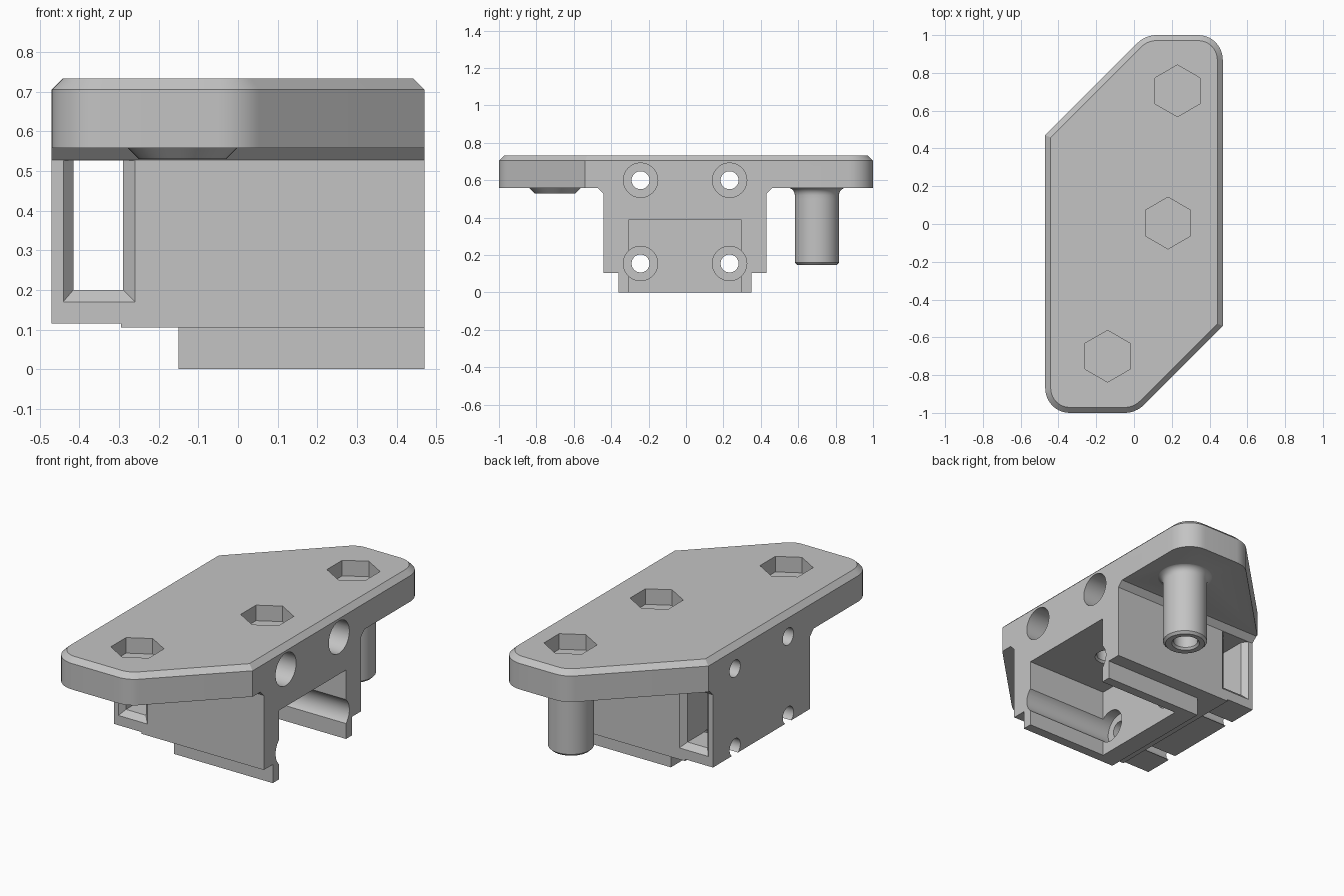
import bpy, bmesh
from math import sin, cos, pi, radians
from mathutils import Vector

cube = bpy.data.objects.get("Cube")
if cube:
    bpy.data.objects.remove(cube, do_unlink=True)

grey = bpy.data.materials.new("plain_grey")
grey.use_nodes = True
tone = (0.55, 0.55, 0.55, 1)
grey.diffuse_color = tone
grey.node_tree.nodes["Principled BSDF"].inputs["Base Color"].default_value = tone


def loft(name, loops):
    """Closed solid skinned through loops of equal length."""
    bm = bmesh.new()
    rings = [[bm.verts.new(p) for p in loop] for loop in loops]
    n = len(rings[0])
    for a, b in zip(rings, rings[1:]):
        for i in range(n):
            j = (i + 1) % n
            bm.faces.new((a[i], a[j], b[j], b[i]))
    bm.faces.new(rings[0][::-1])
    bm.faces.new(rings[-1])
    bmesh.ops.recalc_face_normals(bm, faces=bm.faces)
    mesh = bpy.data.meshes.new(name)
    bm.to_mesh(mesh)
    bm.free()
    mesh.materials.append(grey)
    ob = bpy.data.objects.new(name, mesh)
    bpy.context.collection.objects.link(ob)
    return ob


def box(name, lo, hi):
    corners = [(lo[0], lo[1]), (hi[0], lo[1]), (hi[0], hi[1]), (lo[0], hi[1])]
    return loft(name, [[(x, y, z) for x, y in corners] for z in (lo[2], hi[2])])


def turned(name, profile, a, b, axis="z", sides=48):
    """Turned solid from (radius, height); a, b is the centre across the axis."""
    loops = []
    for r, h in profile:
        ring = []
        for i in range(sides):
            t = pi / 2 + 2 * pi * i / sides
            u, v = a + r * cos(t), b + r * sin(t)
            ring.append((u, v, h) if axis == "z" else (h, u, v))
        loops.append(ring)
    return loft(name, loops)


def rounded(corners, steps=10):
    """Outline from (x, y, trim), rounding each corner that has a trim length."""
    pts = []
    for i, (x, y, trim) in enumerate(corners):
        p = Vector((x, y))
        if not trim:
            pts.append(p)
            continue
        prev = Vector(corners[i - 1][:2])
        nxt = Vector(corners[(i + 1) % len(corners)][:2])
        da, db = (prev - p).normalized(), (nxt - p).normalized()
        half = da.angle(db) / 2
        centre = p + (da + db).normalized() * trim / cos(half)
        start, end = p + da * trim - centre, p + db * trim - centre
        sweep = start.angle_signed(end)
        for k in range(steps + 1):
            t = -sweep * k / steps
            pts.append(centre + Vector((start.x * cos(t) - start.y * sin(t),
                                        start.x * sin(t) + start.y * cos(t))))
    return pts


def combine(target, other, operation):
    mod = target.modifiers.new(operation.lower(), "BOOLEAN")
    mod.operation, mod.object, mod.solver = operation, other, "EXACT"
    bpy.context.view_layer.objects.active = target
    bpy.ops.object.modifier_apply(modifier=mod.name)
    bpy.data.objects.remove(other, do_unlink=True)


# Top plate with rounded ends and a chamfered upper rim
outline = rounded([(-.47, -1, .13), (.01, -1, .06), (.47, -.54, 0),
                   (.47, 1, .13), (.06, 1, .06), (-.47, .47, 0)])


def inset(points, d):
    result = []
    for i, p in enumerate(points):
        e1 = (p - points[i - 1]).normalized()
        e2 = (points[(i + 1) % len(points)] - p).normalized()
        n1, n2 = Vector((-e1.y, e1.x)), Vector((-e2.y, e2.x))
        result.append(p + (n1 + n2) * d / (1 + n1.dot(n2)))
    return result


bracket = loft("mounting_bracket", [
    [(p.x, p.y, z) for p in ring] for ring, z in
    ((outline, .558), (outline, .705), (inset(outline, .029), .733))])

# Body with flared neck, lower block, post and boss
neck = [(-.44, .105), (.43, .105), (.43, .527), (.465, .562),
        (.465, .62), (-.475, .62), (-.475, .562), (-.44, .527)]
combine(bracket, loft("body", [[(x, y, z) for y, z in neck] for x in (-.47, .47)]), "UNION")
combine(bracket, box("lower_block", (-.15, -.36, 0), (.47, .35, .2)), "UNION")
post = [(.105, .147), (.118, .16), (.118, .5)]
post += [(.158 - .04 * cos(t), .52 + .04 * sin(t)) for t in (0, .3, .6, .9, 1.2, 1.5)]
post += [(.158, .6)]
combine(bracket, turned("post", post, .23, .7), "UNION")
combine(bracket, turned("boss", [(.11, .53), (.14, .56), (.14, .6)], -.14, -.7), "UNION")

# Underside step and open cavity
combine(bracket, box("step_cut", (-.6, -.6, -.1), (-.295, .6, .115)), "DIFFERENCE")
combine(bracket, box("cavity_cut", (-.04, -.305, -.1), (.6, .295, .39)), "DIFFERENCE")

# Cross slot with chamfered mouths
slot = []
for y, g in ((-.45, .04), (-.41, 0), (.4, 0), (.44, .04)):
    slot.append([(-.415 - g * .85, y, .2 - g), (-.29 + g, y, .2 - g),
                 (-.29 + g, y, .526), (-.415 - g * .85, y, .526)])
combine(bracket, loft("slot_cut", slot), "DIFFERENCE")

# Four counterbored screw holes along x
for y in (-.243, .233):
    for z in (.155, .6):
        bore = [(.048, -.6), (.048, -.1), (.092, -.1), (.092, .6)]
        combine(bracket, turned("screw_cut", bore, y, z, "x"), "DIFFERENCE")

# Blind nut pockets above, screw holes below
for x, y, low in ((.23, .705, .147), (.18, .005, .39), (-.14, -.7, .53)):
    combine(bracket, turned("nut_cut", [(.137, .645), (.137, .8)], x, y, sides=6), "DIFFERENCE")
    hole = [(.09, low - .02), (.065, low + .012), (.065, .625)]
    combine(bracket, turned("hole_cut", hole, x, y), "DIFFERENCE")

bpy.ops.object.select_all(action="DESELECT")
bracket.select_set(True)
bpy.context.view_layer.objects.active = bracket
bpy.ops.object.shade_smooth_by_angle(angle=radians(28))
